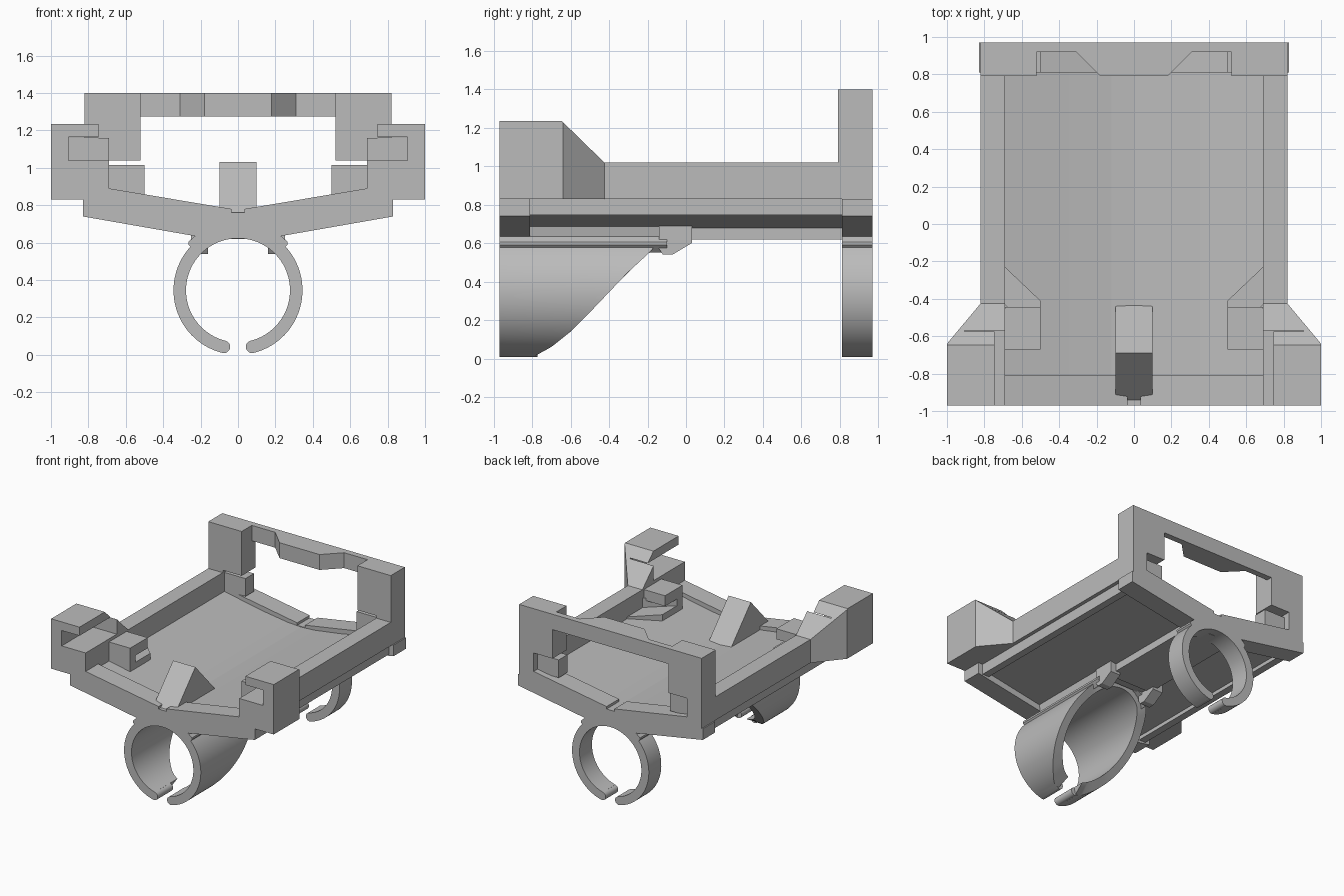
import bpy, bmesh, math
from mathutils import Vector

cube = bpy.data.objects.get("Cube")
if cube:
    bpy.data.objects.remove(cube, do_unlink=True)

grey = bpy.data.materials.new("plain grey")
grey.use_nodes = True
grey.diffuse_color = (0.5, 0.5, 0.5, 1)
grey.node_tree.nodes["Principled BSDF"].inputs["Base Color"].default_value = grey.diffuse_color


def finish(name, bm):
    bmesh.ops.recalc_face_normals(bm, faces=bm.faces)
    mesh = bpy.data.meshes.new(name)
    bm.to_mesh(mesh)
    bm.free()
    mesh.materials.append(grey)
    obj = bpy.data.objects.new(name, mesh)
    bpy.context.collection.objects.link(obj)
    return obj


def prism(name, pts, axis, lo, hi):
    """Extrude a 2D outline along an axis from lo to hi."""
    place = {"x": lambda a, b, t: (t, a, b),
             "y": lambda a, b, t: (a, t, b),
             "z": lambda a, b, t: (a, b, t)}[axis]
    bm = bmesh.new()
    face = bm.faces.new([bm.verts.new(place(a, b, lo)) for a, b in pts])
    ext = bmesh.ops.extrude_face_region(bm, geom=[face])
    verts = [v for v in ext["geom"] if isinstance(v, bmesh.types.BMVert)]
    bmesh.ops.translate(bm, verts=verts, vec=Vector(place(0, 0, hi - lo)))
    return finish(name, bm)


def rect(a0, a1, b0, b1):
    return [(a0, b0), (a1, b0), (a1, b1), (a0, b1)]


def both(half):
    """Complete a half outline whose ends lie on the centre line."""
    return half + [(-a, b) for a, b in reversed(half) if a > 0]


def side(pts, s):
    return [(a * s, b) for a, b in pts]


def boolean(obj, cutter, operation):
    mod = obj.modifiers.new("cut", "BOOLEAN")
    mod.operation, mod.object, mod.solver = operation, cutter, "EXACT"
    bpy.context.view_layer.objects.active = obj
    bpy.ops.object.modifier_apply(modifier=mod.name)
    bpy.data.objects.remove(cutter, do_unlink=True)


# Shallow V tray: thick end sections and a thinner middle with side rails
end_half = [(0, 0.625), (0.23, 0.635), (0.83, 0.74), (0.83, 0.83), (0.82, 0.83),
            (0.82, 1.02), (0.69, 1.02), (0.69, 0.89), (0.035, 0.78),
            (0.035, 0.76), (0, 0.76)]
mid_half = [(0, 0.65), (0.2, 0.68), (0.73, 0.775), (0.73, 0.745), (0.79, 0.745),
            (0.79, 0.83), (0.82, 0.83), (0.82, 1.02), (0.69, 1.02), (0.69, 0.86),
            (0.35, 0.795), (0.12, 0.762), (0, 0.755)]
prism("tray_front", both(end_half), "y", -0.97, -0.81)
prism("tray_middle", both(mid_half), "y", -0.81, 0.81)
prism("tray_back", both(end_half), "y", 0.81, 0.97)

# Spine under the tray, and the wedge standing on its floor
prism("spine", rect(-0.2, 0.2, 0.62, 0.7), "y", -0.05, 0.9)
prism("floor_wedge", [(-0.95, 0.75), (-0.69, 1.03), (-0.43, 0.75)], "x", -0.1, 0.1)

# Back frame: top bar with a thicker middle
prism("back_bar", both([(0, 0.97), (0.53, 0.97), (0.53, 0.92), (0.31, 0.92),
                        (0.18, 0.79), (0, 0.79)]), "z", 1.275, 1.4)

for s, word in ((1, "left"), (-1, "right")):
    # Back post with an undercut on its inner side
    prism("back_post_" + word,
          side([(0.69, 0.95), (0.82, 0.95), (0.82, 1.4), (0.52, 1.4),
                (0.52, 1.04), (0.69, 1.04)], s), "y", 0.79, 0.97)
    prism("back_stop_" + word, side(rect(0.5, 0.7, 0.87, 1.015), s), "y", 0.81, 0.92)

    # Front corner block, tapered outward and down, with a slot
    block = prism("corner_block_" + word,
                  side([(0.69, -0.97), (1, -0.97), (1, -0.64), (0.82, -0.425),
                        (0.69, -0.425)], s), "z", 0.83, 1.235)
    slope = [(-1.2, 0.7), (-1.2, 1.4), (-0.815, 1.4), (-0.2, 0.8), (-0.2, 0.7)]
    boolean(block, prism("cutter", slope, "x", -1.2, 1.2), "INTERSECT")
    boolean(block, prism("cutter", side(rect(0.6, 0.905, 1.04, 1.165), s),
                         "y", -1.1, -0.57), "DIFFERENCE")
    boolean(block, prism("cutter", side(rect(0.6, 0.745, 1.16, 1.4), s),
                         "y", -1.1, -0.3), "DIFFERENCE")

    # Front inner stop over a pointed foot
    prism("front_stop_" + word, side(rect(0.5, 0.7, 0.93, 1.015), s), "y", -0.67, -0.445)
    prism("front_stop_web_" + word,
          side([(0.5, -0.67), (0.7, -0.67), (0.7, -0.42), (0.5, -0.6)], s), "z", 0.82, 0.95)
    prism("front_stop_foot_" + word,
          side([(0.5, -0.67), (0.7, -0.67), (0.7, -0.22), (0.5, -0.41)], s), "z", 0.81, 0.875)

# Open rings under the tray
CZ, OUTER, INNER = 0.345, 0.345, 0.278
SWEEP = [(-0.81, 0), (-0.7, 0.06), (-0.6, 0.14), (-0.5, 0.24), (-0.4, 0.345),
         (-0.3, 0.45), (-0.18, 0.56), (-0.1, 0.7)]


def swept_end(z):
    for (y0, z0), (y1, z1) in zip(SWEEP, SWEEP[1:]):
        if z <= z1:
            return y0 + (y1 - y0) * max(z - z0, 0) / (z1 - z0)
    return SWEEP[-1][0]


def ring(name, front, back):
    """Split ring open at the bottom, its back edge given by a height rule."""
    bm = bmesh.new()
    gap, steps, loops = math.radians(14), 72, []
    for i in range(steps + 1):
        a = gap + (math.tau - 2 * gap) * i / steps
        loop = []
        for r, rear in ((OUTER, 0), (INNER, 0), (INNER, 1), (OUTER, 1)):
            z = CZ - r * math.cos(a)
            loop.append(bm.verts.new((r * math.sin(a), back(z) if rear else front, z)))
        loops.append(loop)
    for p, q in zip(loops, loops[1:]):
        for k in range(4):
            n = (k + 1) % 4
            bm.faces.new((p[k], p[n], q[n], q[k]))
    bm.faces.new(loops[0])
    bm.faces.new(loops[-1])
    obj = finish(name, bm)
    # Rounded tips
    mid, rad = (OUTER + INNER) / 2, (OUTER - INNER) / 2
    tips = [obj]
    for s in (-1, 1):
        cx, cz = s * mid * math.sin(gap), CZ - mid * math.cos(gap)
        circle = [(cx + rad * math.cos(t * math.tau / 20),
                   cz + rad * math.sin(t * math.tau / 20)) for t in range(20)]
        tips.append(prism(name + "_tip", circle, "y", front, back(0.02)))
    for o in tips:
        bpy.ops.object.select_all(action="DESELECT")
        o.select_set(True)
        bpy.context.view_layer.objects.active = o
        bpy.ops.object.shade_smooth_by_angle(angle=math.radians(35))


ring("front_sleeve", -0.97, swept_end)
ring("back_ring", 0.81, lambda z: 0.97)

# Necks joining the rings to the tray
arc = [(0.31 * math.sin(math.radians(a)), CZ + 0.31 * math.cos(math.radians(a)))
       for a in range(0, 49, 8)]
neck = both(arc + [(0.265, 0.59), (0.265, 0.605), (0.23, 0.635), (0.24, 0.69), (0, 0.69)])
prism("front_neck", neck, "y", -0.97, -0.1)
prism("back_neck", neck, "y", 0.81, 0.97)
for s, word in ((1, "left"), (-1, "right")):
    lo, hi = sorted((s * 0.16, s * 0.25))
    prism("neck_flare_" + word, [(-0.14, 0.57), (-0.12, 0.54), (-0.07, 0.54), (0.03, 0.6),
                                 (0.03, 0.69), (-0.14, 0.69)], "x", lo, hi)
prism("neck_end", [(-0.12, 0.63), (0.03, 0.62), (0.03, 0.69), (-0.12, 0.69)], "x", -0.2, 0.2)
